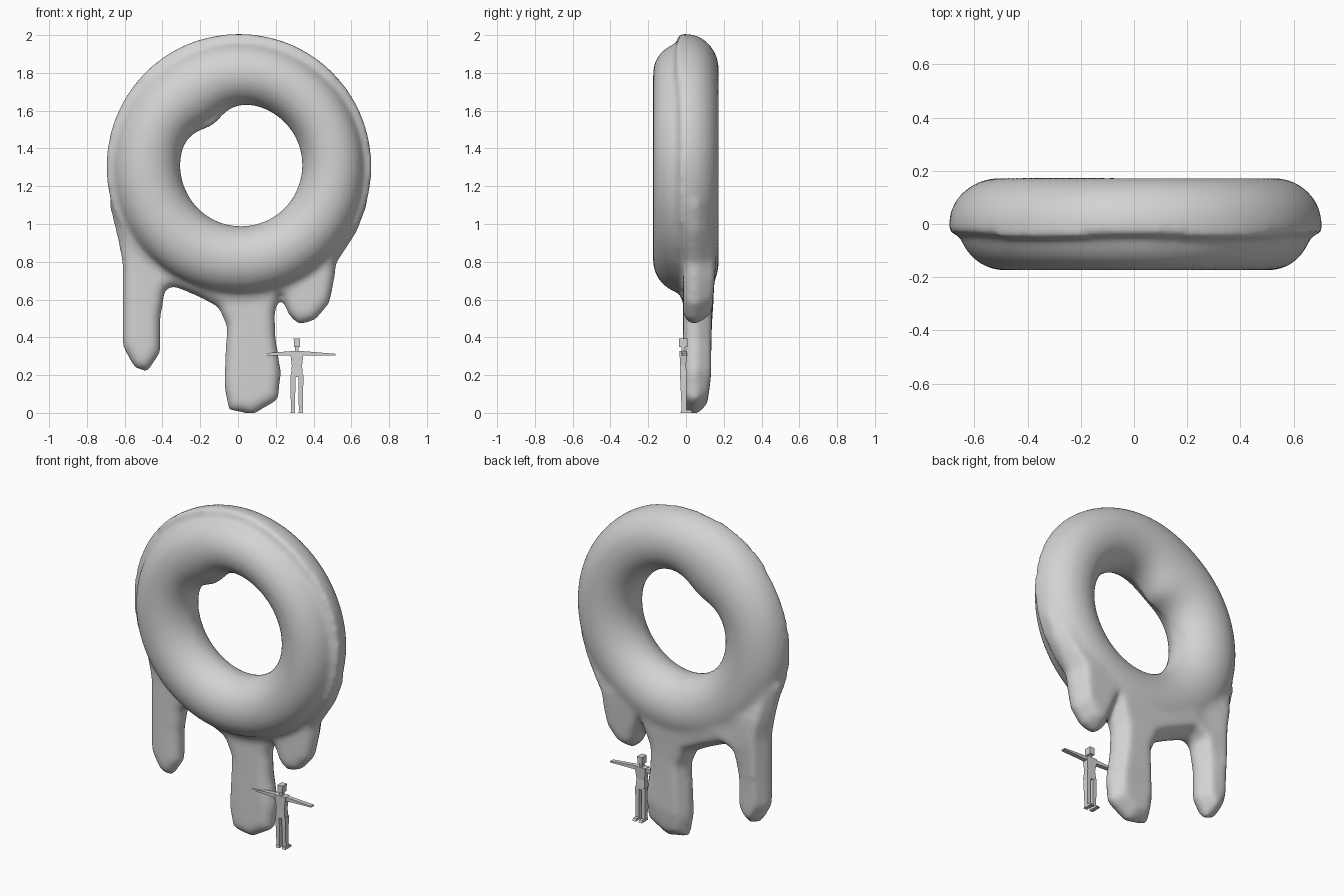
import bpy, bmesh, math
from mathutils import Vector

cube = bpy.data.objects.get("Cube")
if cube:
    bpy.data.objects.remove(cube)

GREY = (0.65, 0.65, 0.65, 1)
grey = bpy.data.materials.new("plain_grey")
grey.use_nodes = True
grey.diffuse_color = GREY
grey.node_tree.nodes["Principled BSDF"].inputs["Base Color"].default_value = GREY

CENTRE_X, CENTRE_Z = 0.005, 1.305


def finish(bm, name, smooth):
    bmesh.ops.recalc_face_normals(bm, faces=bm.faces)
    for f in bm.faces:
        f.smooth = smooth
    mesh = bpy.data.meshes.new(name)
    bm.to_mesh(mesh)
    bm.free()
    mesh.materials.append(grey)
    ob = bpy.data.objects.new(name, mesh)
    bpy.context.collection.objects.link(ob)
    return ob


def add_ring(bm, section, steps=72):
    """Sweep section(angle) -> [(radius, y)] around the ring centre."""
    loops = []
    for i in range(steps):
        a = math.tau * i / steps
        loops.append([bm.verts.new((CENTRE_X + r * math.cos(a), y, CENTRE_Z + r * math.sin(a)))
                      for r, y in section(a)])
    for i, loop in enumerate(loops):
        after = loops[(i + 1) % steps]
        for j in range(len(loop)):
            k = (j + 1) % len(loop)
            bm.faces.new((loop[j], loop[k], after[k], after[j]))


def hole_radius(a, swelling):
    """The hole is a little wider on one side and swollen at its upper corner."""
    off = (a - math.radians(122)) / 0.38
    return 0.323 + 0.012 * math.cos(a) + 0.007 * math.sin(a) - swelling * math.exp(-off * off)


# Dough ring, its back half tucked inside the icing
def dough_section(a):
    outer, inner = 0.667 - 0.008 * math.sin(a), hole_radius(a, 0.035)
    mid, half = (outer + inner) / 2, (outer - inner) / 2
    turns = [math.tau * j / 24 for j in range(24)]
    return [(mid + half * math.cos(t), math.sin(t) * (0.13 if math.sin(t) > 0 else 0.176))
            for t in turns]


# Icing: back half of a fatter ring
def icing_section(a):
    outer, inner = 0.702, hole_radius(a, 0.062)
    front = -0.035 - 0.015 * math.sin(a) + 0.006 * math.sin(5 * a)
    mid, half = (outer + inner) / 2, (outer - inner) / 2
    arc = [math.pi * j / 14 for j in range(15)]
    back = [(mid + half * math.cos(t), 0.174 * math.sin(t)) for t in arc]
    return [(outer, front)] + back + [(inner, front)]


bm = bmesh.new()
add_ring(bm, dough_section)
add_ring(bm, icing_section)

# Dripping skirt outline, from one side of the ring round to the other
outline = [(-.685, 1.12), (-.63, .89), (-.61, .78), (-.61, .35), (-.55, .24), (-.48, .215),
           (-.41, .32), (-.41, .5), (-.385, .65), (-.34, .67), (-.2, .61), (-.105, .56),
           (-.06, .46), (-.075, .15), (-.05, .015), (.08, -.01), (.215, .07), (.228, .22),
           (.2, .4), (.195, .53), (.228, .625), (.265, .52), (.32, .465), (.41, .49),
           (.485, .58), (.51, .7), (.52, .79), (.63, .96), (.69, 1.12)]
for j in range(13):
    a = math.radians(-20 - 140 * j / 12)
    outline.append((CENTRE_X + 0.5 * math.cos(a), CENTRE_Z + 0.5 * math.sin(a)))


def back_y(z):
    """Thin at the tips, full under the ring, thinning again up its sides."""
    if z < 0.5:
        return 0.135 - 0.15 * max(0, 0.2 - z)
    if z < 0.85:
        return 0.135 + 0.08 * (z - 0.5)
    return 0.163 - 0.25 * (z - 0.85)


front = [bm.verts.new((x, 0.025, z)) for x, z in outline]
back = [bm.verts.new((x, 0.06, z)) for x, z in outline]
front_cap, back_cap = bm.faces.new(front), bm.faces.new(back[::-1])
for i in range(len(outline)):
    k = (i + 1) % len(outline)
    bm.faces.new((front[i], back[i], back[k], front[k]))
bm.normal_update()

# Round the skirt's rims by insetting each cap and pushing it outwards
for cap, width, depth in ((front_cap, 0.035, lambda z: -0.015), (back_cap, 0.05, back_y)):
    bmesh.ops.inset_region(bm, faces=[cap], thickness=width, use_boundary=True,
                           use_even_offset=True)
    for v in cap.verts:
        v.co.y = depth(v.co.z)
bmesh.ops.triangulate(bm, faces=[front_cap, back_cap])
ring = finish(bm, "dripping_ring", True)

# Fuse dough, icing and drips, then soften the seams
remesh = ring.modifiers.new("fuse", 'REMESH')
remesh.mode = 'VOXEL'
remesh.voxel_size = 0.016
remesh.use_smooth_shade = True
soften = ring.modifiers.new("soften", 'SMOOTH')
soften.factor = 0.5
soften.iterations = 14


# Small scale figure, arms outstretched
def add_prism(bm, low, high):
    """Box between two rectangles, each (centre, half size u, half size v)."""
    rings = []
    for centre, u, v in (low, high):
        c, u, v = Vector(centre), Vector(u), Vector(v)
        rings.append([bm.verts.new(c + u * p + v * q) for p, q in ((-1, -1), (1, -1), (1, 1), (-1, 1))])
    bm.faces.new(rings[0])
    bm.faces.new(rings[1])
    for i in range(4):
        k = (i + 1) % 4
        bm.faces.new((rings[0][i], rings[0][k], rings[1][k], rings[1][i]))


def upright(bm, x, low, high):
    """Tapered block; each end is (y, z, half width, half depth)."""
    ends = [((x, y, z), (w, 0, 0), (0, d, 0)) for y, z, w, d in (low, high)]
    add_prism(bm, *ends)


FX = 0.312
bm = bmesh.new()
upright(bm, FX, (-.014, .348, .016, .022), (-.014, .393, .017, .022))
upright(bm, FX, (-.014, .325, .009, .01), (-.014, .35, .009, .01))
upright(bm, FX, (-.014, .19, .032, .018), (-.016, .25, .027, .016))
upright(bm, FX, (-.016, .25, .027, .016), (-.014, .328, .037, .02))
for s in (-1, 1):
    upright(bm, FX + s * .021, (-.01, .0, .011, .012), (-.014, .2, .013, .018))
    upright(bm, FX + s * .021, (.003, 0, .012, .032), (.0, .014, .011, .026))
    add_prism(bm, ((FX + s * .03, -.014, .315), (0, .013, 0), (0, 0, .012)),
              ((FX + s * .203, -.006, .309), (0, .014, 0), (0, 0, .004)))
finish(bm, "scale_figure", False)
